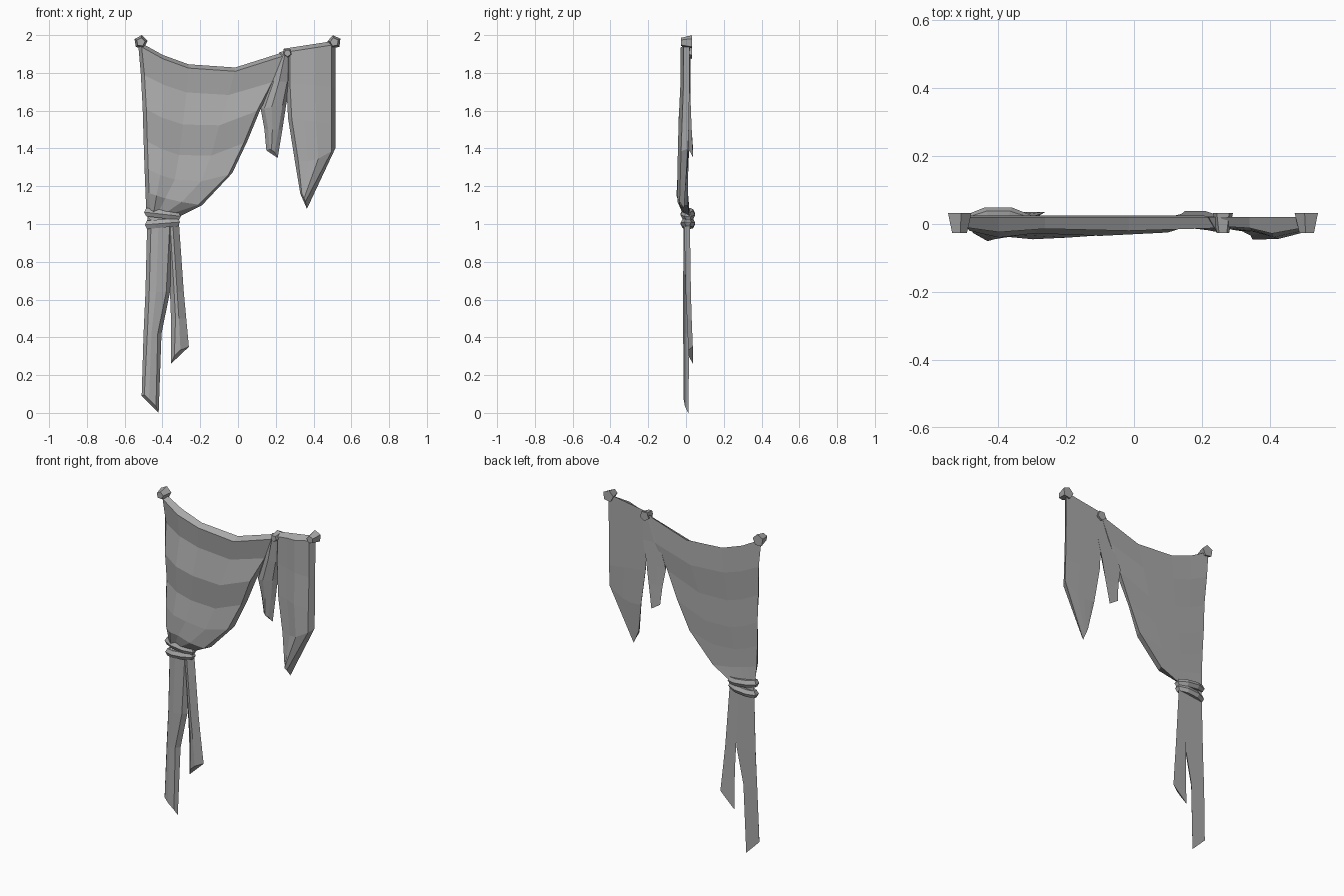
import bpy
import bmesh
import math
from mathutils import Vector

cube = bpy.data.objects.get("Cube")
if cube:
    bpy.data.objects.remove(cube, do_unlink=True)

# one plain cloth colour
GREY = (0.4, 0.4, 0.4, 1)
cloth = bpy.data.materials.new("plain grey")
cloth.diffuse_color = GREY
cloth.use_nodes = True
cloth.node_tree.nodes["Principled BSDF"].inputs["Base Color"].default_value = GREY


def finish(bm, name):
    """Turn a bmesh into a flat-shaded object."""
    bmesh.ops.recalc_face_normals(bm, faces=bm.faces)
    mesh = bpy.data.meshes.new(name)
    bm.to_mesh(mesh)
    bm.free()
    mesh.materials.append(cloth)
    obj = bpy.data.objects.new(name, mesh)
    bpy.context.scene.collection.objects.link(obj)
    return obj


def add_face(bm, verts):
    unique = list(dict.fromkeys(verts))
    if len(unique) > 2:
        bm.faces.new(unique)


def cloth_panel(name, rows, inner, rim=0.02):
    """Loft a closed cloth panel with a bevelled front rim.
    Row: left x, left z, right x, right z, front y, back y, sag.
    inner: (position across, fold depth factor) of each inner column."""
    bm = bmesh.new()
    front, back = [], []
    for r, (xl, zl, xr, zr, yf, yb, sag) in enumerate(rows):
        left, right = Vector((xl, yb, zl)), Vector((xr, yb, zr))
        edge = min(rim / (right - left).length, 0.3)
        ends = [bm.verts.new(left), bm.verts.new(right)]
        f_row, b_row = [ends[0]], [ends[0]]
        for t, depth in inner:
            t = edge + t * (1 - 2 * edge)
            p = left.lerp(right, t)
            p.z -= sag * 4 * t * (1 - t)
            b_row.append(bm.verts.new(p))
            p.y = yb + (yf - yb) * depth
            # the front layer stops short of the top and bottom edges
            if r == 0:
                p.z -= rim
            elif r == len(rows) - 1:
                p.z += rim
            f_row.append(bm.verts.new(p))
        front.append(f_row + [ends[1]])
        back.append(b_row + [ends[1]])
    columns = range(len(inner) + 1)
    for grid in (front, back):
        for a, b in zip(grid, grid[1:]):
            for c in columns:
                add_face(bm, [a[c], a[c + 1], b[c + 1], b[c]])
    for r in (0, -1):
        for c in columns:
            add_face(bm, [front[r][c], front[r][c + 1], back[r][c + 1], back[r][c]])
    return finish(bm, name)


# large swag gathered toward the tie
cloth_panel("main_drape", [
    (-.53, 1.97, .26, 1.92, -.02, .02, .12),
    (-.515, 1.8, .2, 1.76, -.005, .025, .1),
    (-.505, 1.62, .12, 1.61, -.035, .015, .1),
    (-.5, 1.45, .05, 1.44, -.02, .015, .09),
    (-.495, 1.3, -.03, 1.27, -.04, .01, .06),
    (-.49, 1.17, -.19, 1.1, -.045, .01, .01),
    (-.485, 1.05, -.31, 1.04, -.02, .02, 0),
], [(0, .7), (.15, 1.1), (.33, .85), (.66, 1), (1, .8)])

# short torn strip under the middle nail
cloth_panel("short_strip", [
    (.22, 1.91, .28, 1.92, -.02, .02, 0),
    (.17, 1.76, .28, 1.75, -.015, .02, 0),
    (.12, 1.61, .255, 1.63, -.01, .025, 0),
    (.14, 1.5, .235, 1.5, .005, .03, 0),
    (.15, 1.39, .21, 1.35, .015, .038, 0),
], [(0, .8), (.4, 1.1), (1, .7)])

# pointed hanging panel between the two end nails
cloth_panel("hanging_panel", [
    (.255, 1.93, .515, 1.97, -.02, .02, 0),
    (.255, 1.75, .515, 1.72, -.022, .018, 0),
    (.265, 1.56, .515, 1.53, -.03, .016, 0),
    (.3, 1.34, .515, 1.4, -.035, .01, .03),
    (.33, 1.16, .365, 1.08, -.04, -.01, 0),
], [(0, .7), (.3, .8), (.6, 1.2), (1, .8)])

# two ragged tails below the tie
cloth_panel("left_tail", [
    (-.48, 1.04, -.34, 1.04, -.01, .02, 0),
    (-.49, .64, -.36, .64, -.012, .02, 0),
    (-.5, .42, -.405, .42, -.012, .018, 0),
    (-.51, .09, -.42, 0, -.01, .012, 0),
], [(0, .9), (.4, 1.1), (1, .8)])
cloth_panel("right_tail", [
    (-.38, 1.04, -.315, 1.04, -.01, .02, 0),
    (-.36, .64, -.287, .64, -.002, .026, 0),
    (-.355, .5, -.274, .5, .005, .03, 0),
    (-.355, .26, -.26, .35, .012, .036, 0),
], [(0, .9), (.55, 1)], rim=.025)


def tie_ring(name, z, tilt, grow):
    """Eight-sided flattened band around the gathered cloth."""
    bm = bmesh.new()
    section = [(-.02, -.02), (0, -.022), (.012, 0), (0, .022), (-.02, .02)]
    loops = []
    for i in range(8):
        a = math.tau * (i + .5) / 8
        ca, sa = math.cos(a), math.sin(a)
        loops.append([bm.verts.new((-.4 + (.093 + grow + d) * ca,
                                    .01 + (.03 + d) * sa,
                                    z + tilt * ca + h)) for d, h in section])
    for i, loop in enumerate(loops):
        after = loops[(i + 1) % len(loops)]
        for k in range(len(section)):
            n = (k + 1) % len(section)
            add_face(bm, [loop[k], after[k], after[n], loop[n]])
    return finish(bm, name)


tie_ring("upper_tie", 1.052, -.012, 0)
tie_ring("lower_tie", 1.003, .008, -.004)

# tapered five-sided nail heads, narrow end forward
for name, x, z, size, turn in [("left_nail", -.515, 1.963, .037, .15),
                               ("middle_nail", .262, 1.905, .031, math.pi),
                               ("right_nail", .51, 1.963, .037, -.2)]:
    bm = bmesh.new()
    bmesh.ops.create_cone(bm, cap_ends=True, segments=5, radius1=size,
                          radius2=size * .62, depth=.06)
    nail = finish(bm, name)
    nail.rotation_euler = (math.pi / 2, turn, 0)
    nail.location = (x, .003, z)
